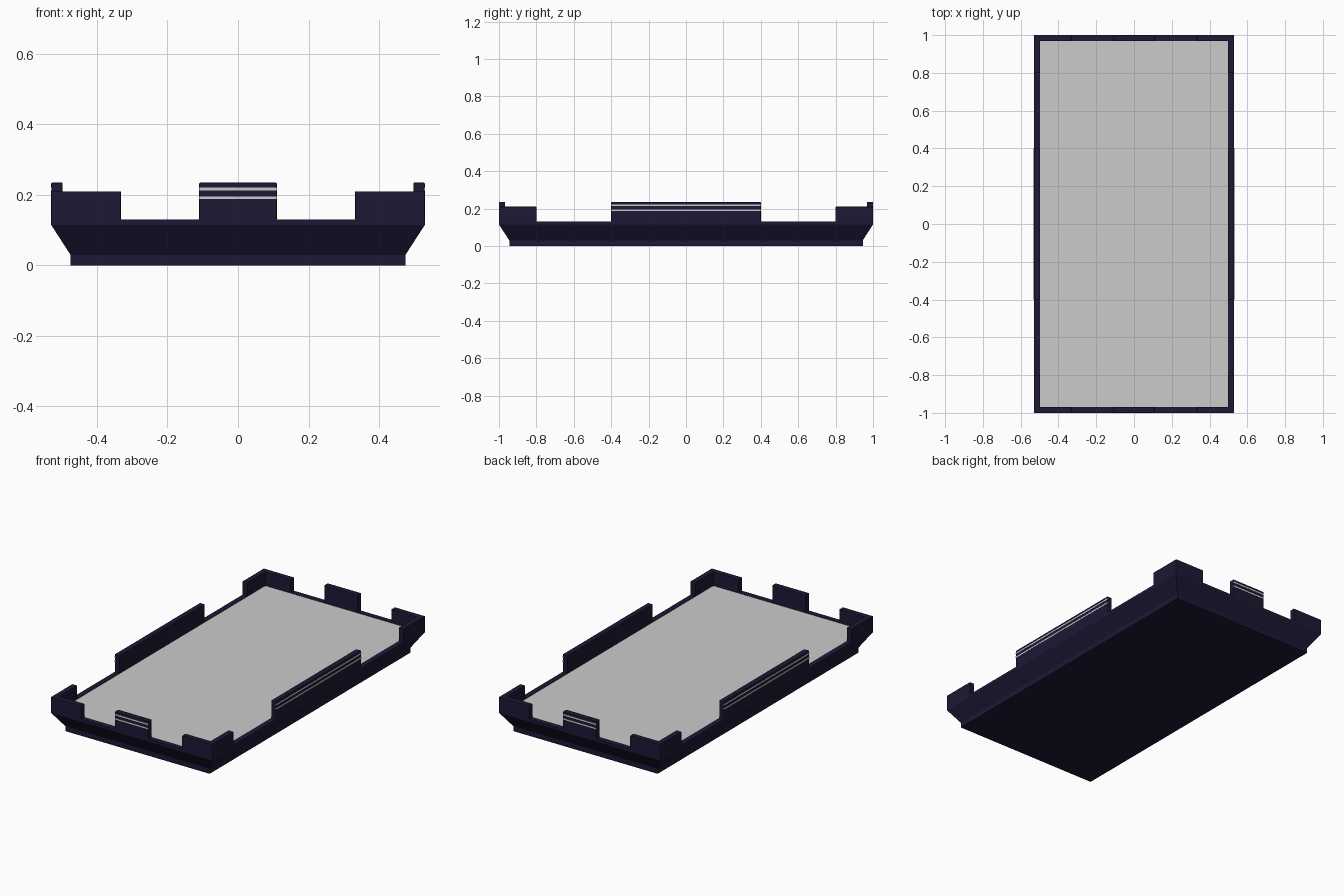
import bpy, bmesh

if "Cube" in bpy.data.objects:
    bpy.data.objects.remove(bpy.data.objects["Cube"])

HX, HY, T = 0.53, 1.0, 0.032      # outer half sizes and wall thickness
RIM = 0.13

navy = bpy.data.materials.new("dark_navy")
navy.diffuse_color = (0.012, 0.009, 0.035, 1)
navy.use_nodes = True
navy.node_tree.nodes["Principled BSDF"].inputs["Base Color"].default_value = navy.diffuse_color


def finish(name, bm, mat=None, mirror=(False, False), bevel=0):
    bmesh.ops.recalc_face_normals(bm, faces=bm.faces)
    me = bpy.data.meshes.new(name)
    bm.to_mesh(me)
    bm.free()
    ob = bpy.data.objects.new(name, me)
    bpy.context.collection.objects.link(ob)
    if mat:
        me.materials.append(mat)
    if bevel:
        b = ob.modifiers.new("Bevel", 'BEVEL')
        b.width, b.segments = bevel, 2
    if any(mirror):
        m = ob.modifiers.new("Mirror", 'MIRROR')
        m.use_axis = (mirror[0], mirror[1], False)
        m.use_mirror_merge = False
    return ob


def prism(name, outline, z0, z1, **kw):
    bm = bmesh.new()
    face = bm.faces.new([bm.verts.new((x, y, z0)) for x, y in outline])
    ext = bmesh.ops.extrude_face_region(bm, geom=[face])
    for v in ext["geom"]:
        if isinstance(v, bmesh.types.BMVert):
            v.co.z = z1
    bmesh.ops.contextual_create  # keep both caps: extrusion leaves the base face
    return finish(name, bm, **kw)


def rect(x0, x1, y0, y1):
    return [(x0, y0), (x1, y0), (x1, y1), (x0, y1)]


# Tray: plinth, flared sides, upright wall, rim and shallow recess
bm = bmesh.new()
profile = [(0.055, 0), (0.055, 0.03), (0, 0.115), (0, RIM), (T, RIM), (T, 0.12)]
rings = [[bm.verts.new((x, y, z)) for x, y in rect(d - HX, HX - d, d - HY, HY - d)]
         for d, z in profile]
for a, b in zip(rings, rings[1:]):
    for i in range(4):
        j = (i + 1) % 4
        bm.faces.new((a[i], a[j], b[j], b[i]))
bm.faces.new(rings[0])
bm.faces.new(rings[-1])
finish("tray", bm, navy)

# Grey floor panel set in the recess
prism("floor_panel", rect(T - HX, HX - T, T - HY, HY - T), 0.12, 0.128)

# L-shaped corner guards
CX, CY = 0.332, 0.80
prism("corner_guards",
      [(CX, HY), (HX, HY), (HX, CY), (HX - T, CY), (HX - T, HY - T), (CX, HY - T)],
      0.118, 0.21, mat=navy, mirror=(True, True), bevel=0.002)

# Taller tabs in the middle of each side
prism("end_tabs", rect(-0.11, 0.11, HY - T, HY), 0.118, 0.235,
      mat=navy, mirror=(False, True), bevel=0.003)
prism("side_tabs", rect(HX - T, HX, -0.4, 0.4), 0.118, 0.235,
      mat=navy, mirror=(True, False), bevel=0.003)

# Pairs of thin grey stripes on the outer faces of the tabs
for label, z in (("lower", 0.188), ("upper", 0.213)):
    prism(f"{label}_end_stripes", rect(-0.11, 0.11, HY - 0.004, HY + 0.001),
          z, z + 0.008, mirror=(False, True))
    prism(f"{label}_side_stripes", rect(HX - 0.004, HX + 0.001, -0.4, 0.4),
          z, z + 0.008, mirror=(True, False))
